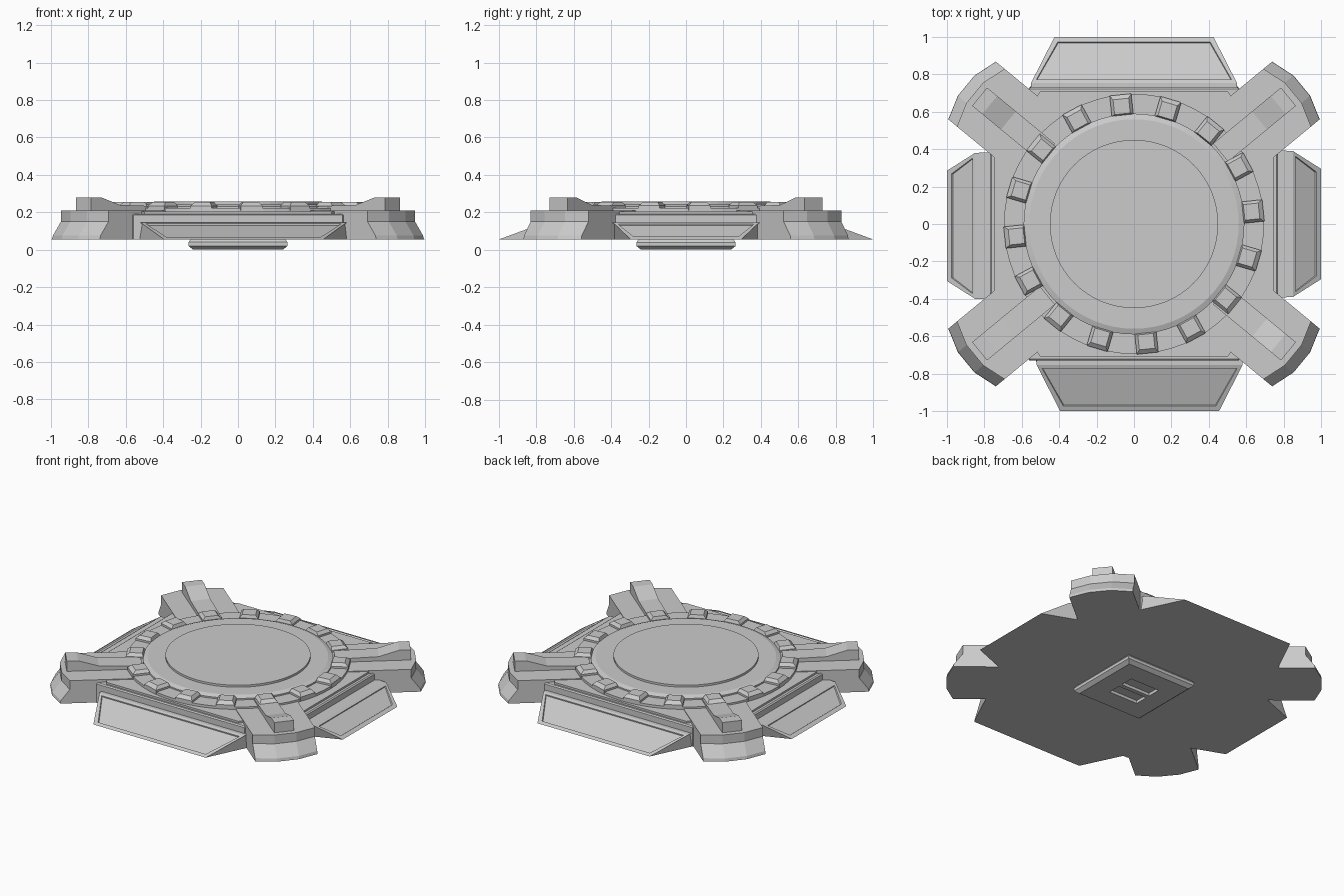
import bpy, bmesh, math
from mathutils import Matrix

if "Cube" in bpy.data.objects:
    bpy.data.objects.remove(bpy.data.objects["Cube"])

grey = bpy.data.materials.new("plain_grey")
grey.diffuse_color = (0.6, 0.6, 0.6, 1)
grey.use_nodes = True
grey.node_tree.nodes["Principled BSDF"].inputs["Base Color"].default_value = grey.diffuse_color


def loft(name, rings, angle=0.0, panel=None):
    """Skin equal-length rings, cap both ends, turn about z; panel = sloped face inset."""
    bm = bmesh.new()
    vs = [[bm.verts.new(p) for p in r] for r in rings]
    n = len(vs[0])
    for a, b in zip(vs, vs[1:]):
        for i in range(n):
            j = (i + 1) % n
            bm.faces.new((a[i], a[j], b[j], b[i]))
    bm.faces.new(vs[0])
    bm.faces.new(vs[-1])
    bmesh.ops.recalc_face_normals(bm, faces=bm.faces)
    bm.normal_update()
    if panel:
        face = [f for f in bm.faces if f.normal.z > 0.5 and f.normal.x > 0.2]
        bmesh.ops.inset_individual(bm, faces=face, thickness=panel)
        bmesh.ops.inset_individual(bm, faces=face, thickness=0.004, depth=-0.008)
    bmesh.ops.transform(bm, matrix=Matrix.Rotation(angle, 4, 'Z'), verts=bm.verts)
    me = bpy.data.meshes.new(name)
    bm.to_mesh(me)
    bm.free()
    me.materials.append(grey)
    ob = bpy.data.objects.new(name, me)
    bpy.context.collection.objects.link(ob)
    return ob


def octagon(ax, ay, bx, by, z):
    return [(ax, ay, z), (-ax, ay, z), (-bx, by, z), (-bx, -by, z),
            (-ax, -ay, z), (ax, -ay, z), (bx, -by, z), (bx, by, z)]


def circle(r, z, n=64):
    return [(r * math.cos(2 * math.pi * i / n), r * math.sin(2 * math.pi * i / n), z)
            for i in range(n)]


def rect(x0, x1, w, z):
    return [(x0, -w, z), (x1, -w, z), (x1, w, z), (x0, w, z)]


# Central body with stepped rim
loft("body", [octagon(.56, .73, .77, .39, .055), octagon(.56, .73, .77, .39, .185),
              octagon(.555, .722, .762, .385, .192)])
loft("body_step", [octagon(.5, .71, .745, .36, .15), octagon(.5, .71, .745, .36, .205)])

# Sloped side plates: (distance out, z, half width), sideways shift
long_p = [(1, .055, .425), (.755, .145, .55), (.70, .145, .555), (.70, .055, .57)]
short_p = [(1, .055, .295), (.85, .145, .39), (.74, .145, .395), (.74, .055, .395)]
for name, deg, prof, shift in (("front_plate", -90, long_p, .03), ("back_plate", 90, long_p, 0),
                               ("right_plate", 0, short_p, 0), ("left_plate", 180, short_p, .01)):
    loft(name, [[(d, s * w + shift, z) for d, z, w in prof] for s in (-1, 1)],
         math.radians(deg), panel=.033)

# Four diagonal arms, each with a raised rib
end = [(.5, -.2), (1.122, -.2), (1.163, -.07), (1.163, .07), (1.122, .2), (.5, .2)]
rib = [(.6, .2), (.6, .232), (.87, .24), (1.0, .28), (1.07, .28), (1.07, .2)]
for k, deg in enumerate((39.5, 140.5, 219.5, 320.5)):
    a = math.radians(deg)
    loft(f"arm_{k}", [[(u - (cut if u > 1 else 0), v, z) for u, v in end]
                      for z, cut in ((.055, 0), (.075, .004), (.15, .06), (.21, .06))], a)
    loft(f"arm_rib_{k}", [[(u, s * .063, z) for u, z in rib] for s in (-1, 1)], a)

# Round ring, dish and raised centre disc
loft("ring", [circle(.695, .18), circle(.695, .222)])
loft("dish", [circle(.59, .2), circle(.59, .232), circle(.56, .243)])
loft("centre_disc", [circle(.45, .23), circle(.45, .257)])

# Sixteen tapered blocks around the ring
for k in range(16):
    loft(f"ring_block_{k}", [rect(.585, .695, .058, .21), rect(.585, .695, .058, .235),
                             rect(.592, .672, .042, .255)],
         math.radians(6 + 22.5 * k))

# Square foot under the body, with two slots cut in it
foot = loft("foot", [rect(-.24, .24, .24, 0), rect(-.265, .265, .265, .02),
                     rect(-.265, .265, .265, .04), rect(-.25, .25, .25, .06)])
for k, y in enumerate((-.06, .06)):
    cutter = loft(f"slot_cutter_{k}", [[(-.11, y - .045, z), (.11, y - .045, z),
                                        (.11, y + .045, z), (-.11, y + .045, z)]
                                       for z in (-.02, .02)])
    cutter.hide_render = True
    cutter.hide_viewport = True
    m = foot.modifiers.new(f"slot_{k}", 'BOOLEAN')
    m.operation = 'DIFFERENCE'
    m.object = cutter
